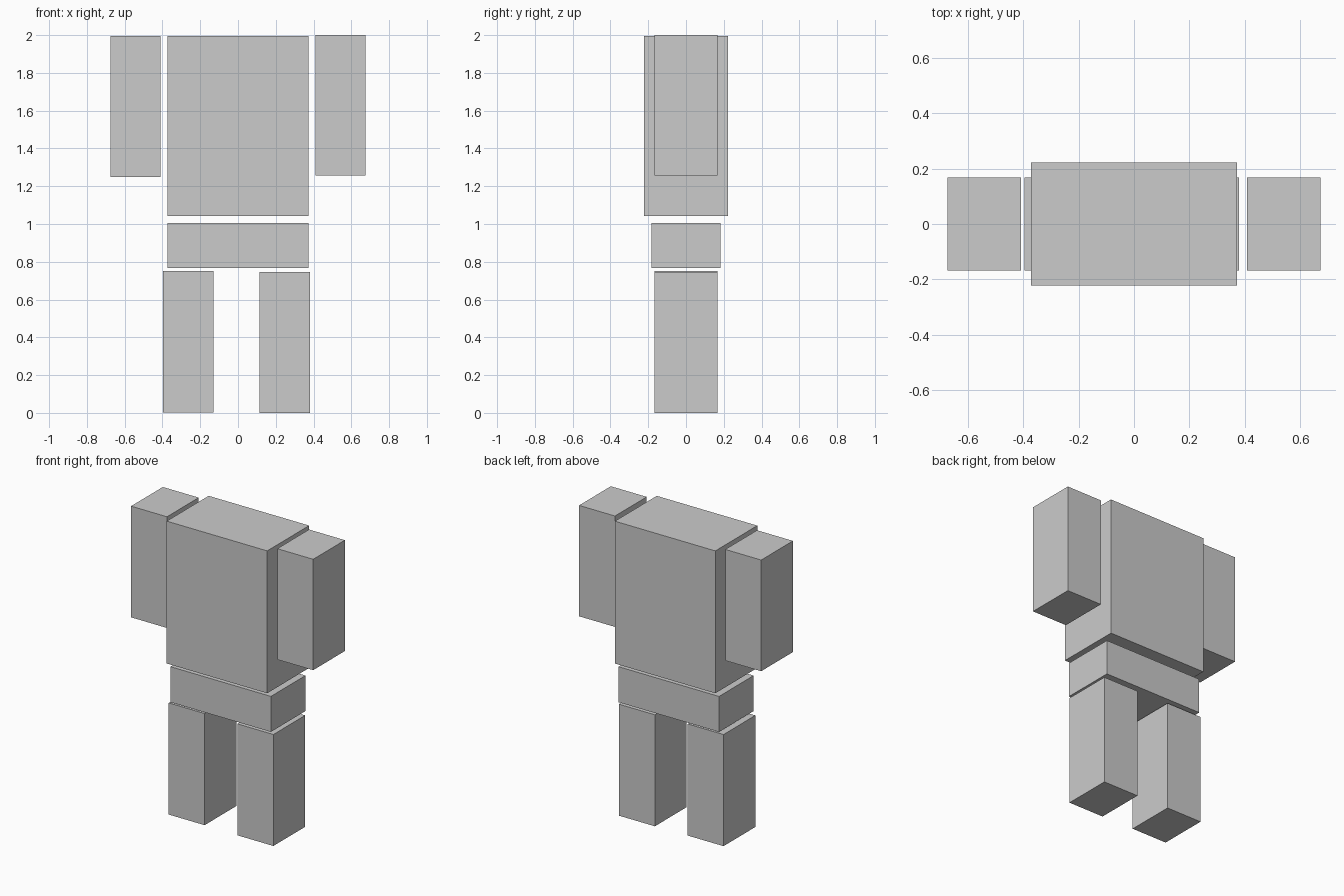
import bpy
from mathutils import Vector

if "Cube" in bpy.data.objects:
    bpy.data.objects.remove(bpy.data.objects["Cube"])

# Single plain grey
grey = bpy.data.materials.new("plain_grey")
grey.diffuse_color = (0.6, 0.6, 0.6, 1)
grey.use_nodes = True
grey.node_tree.nodes["Principled BSDF"].inputs["Base Color"].default_value = grey.diffuse_color


def block(name, x, half_depth, z):
    """Box spanning x[0]..x[1] and z[0]..z[1], centred on y = 0."""
    centre = Vector(((x[0] + x[1]) / 2, 0, (z[0] + z[1]) / 2))
    size = Vector((x[1] - x[0], 2 * half_depth, z[1] - z[0]))
    bpy.ops.mesh.primitive_cube_add(size=1)
    ob = bpy.context.object
    ob.name = name
    for v in ob.data.vertices:
        v.co = v.co * size
    ob.location = centre
    ob.data.materials.append(grey)
    return ob


# Trunk
block("torso", (-0.373, 0.372), 0.222, (1.042, 1.996))
block("hips", (-0.373, 0.372), 0.183, (0.768, 1.006))

# Arms, the left one hanging slightly lower
block("left_arm", (-0.675, -0.409), 0.168, (1.25, 1.995))
block("right_arm", (0.409, 0.675), 0.168, (1.257, 2.0))

# Legs
block("left_leg", (-0.396, -0.130), 0.168, (0.003, 0.751))
block("right_leg", (0.113, 0.380), 0.168, (0.0, 0.747))
